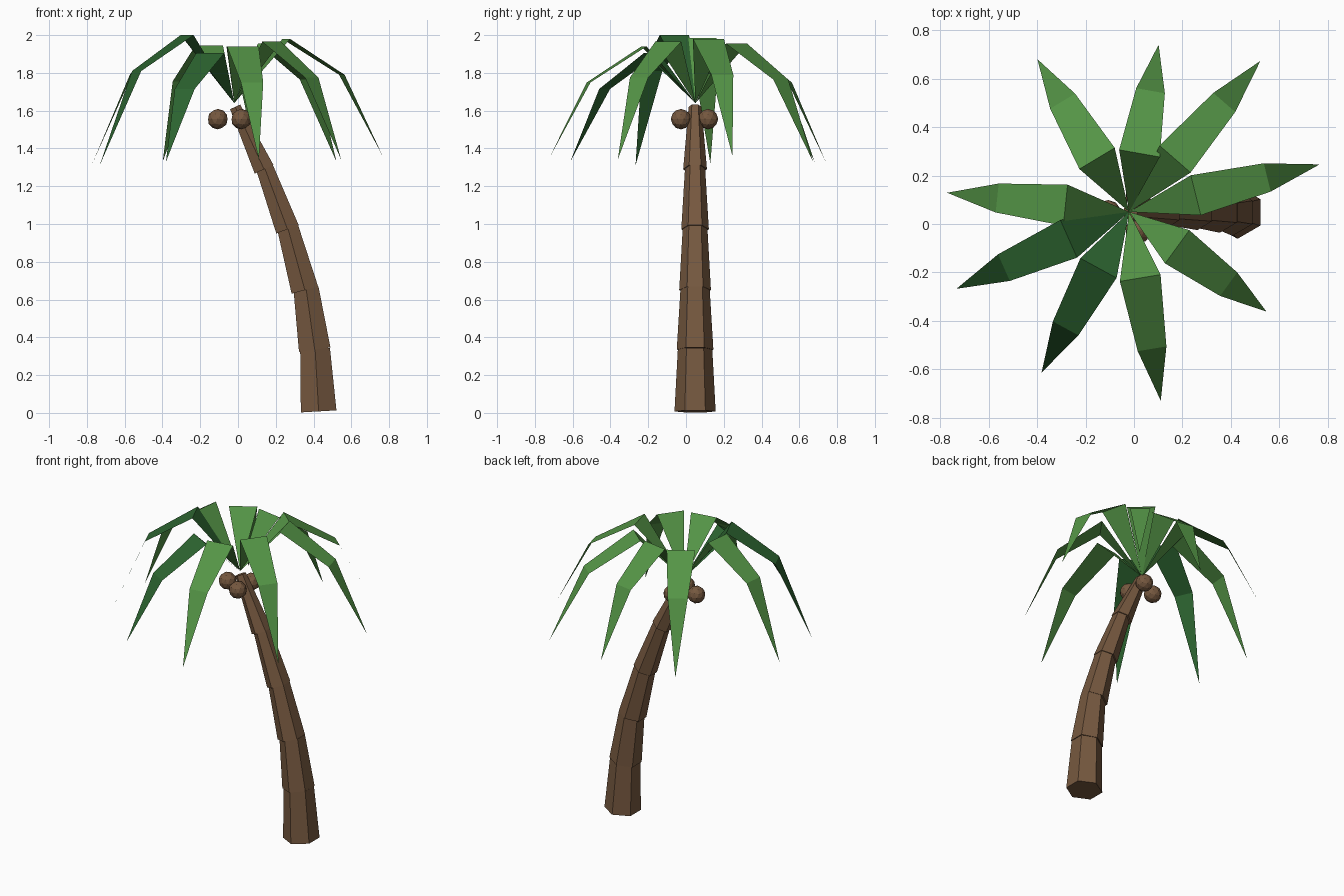
import bpy, bmesh, math
from mathutils import Vector

cube = bpy.data.objects.get("Cube")
if cube:
    bpy.data.objects.remove(cube)


def material(name, rgb):
    m = bpy.data.materials.new(name)
    m.use_nodes = True
    m.diffuse_color = (*rgb, 1)
    m.node_tree.nodes["Principled BSDF"].inputs["Base Color"].default_value = (*rgb, 1)
    return m


bark = material("bark brown", (0.18, 0.098, 0.05))
light_leaf = material("light leaf green", (0.09, 0.30, 0.062))
dark_leaf = material("dark leaf green", (0.026, 0.13, 0.03))


def add_object(name, bm, mat):
    mesh = bpy.data.meshes.new(name)
    bm.to_mesh(mesh)
    bm.free()
    mesh.materials.append(mat)
    obj = bpy.data.objects.new(name, mesh)
    bpy.context.collection.objects.link(obj)
    return obj


# Trunk: stacked six-sided tapering segments following a lean
def trunk_segment(name, start, end, r_start, r_end):
    a, b = (Vector((p[0], 0.048, p[1])) for p in (start, end))
    axis = (b - a).normalized()
    depth = Vector((0, 1, 0))
    side = depth.cross(axis)
    bm = bmesh.new()
    rings = []
    for centre, r in ((a, r_start), (b, r_end)):
        angles = [math.radians(60 * i) for i in range(6)]
        rings.append([bm.verts.new(centre + r * (depth * math.cos(t) + side * math.sin(t)))
                      for t in angles])
    low, high = rings
    for i in range(6):
        j = (i + 1) % 6
        bm.faces.new((low[i], low[j], high[j], high[i]))
    bm.faces.new(low)
    bm.faces.new(high)
    bmesh.ops.recalc_face_normals(bm, faces=bm.faces)
    add_object(name, bm, bark)


segments = [
    ((0.427, 0.008), (0.408, 0.34), 0.109, 0.091),
    ((0.406, 0.335), (0.36, 0.66), 0.097, 0.077),
    ((0.354, 0.65), (0.262, 0.985), 0.084, 0.065),
    ((0.262, 0.972), (0.14, 1.30), 0.073, 0.053),
    ((0.138, 1.29), (-0.015, 1.62), 0.063, 0.034),
]
for n, seg in enumerate(segments, 1):
    trunk_segment(f"trunk_segment_{n}", *seg)

# Coconuts: three faceted balls around the top of the trunk
for n in range(3):
    t = math.radians(60 + 120 * n)
    bm = bmesh.new()
    bmesh.ops.create_icosphere(bm, subdivisions=2, radius=0.054)
    centre = Vector((-0.024 + 0.083 * math.cos(t), 0.045 + 0.083 * math.sin(t), 1.555))
    bmesh.ops.translate(bm, verts=bm.verts, vec=centre)
    add_object(f"coconut_{n + 1}", bm, bark)


# Fronds: thin folded leaves that rise from the crown, then droop to a point
def frond(name, heading, reach, top, tip, mat):
    t = math.radians(heading)
    out = Vector((math.cos(t), math.sin(t), 0))
    across = Vector((-out.y, out.x, 0))
    root = Vector((-0.02, 0.05, 0))

    def point(distance, z, offset):
        return bm.verts.new(root + out * distance + across * offset + Vector((0, 0, z)))

    bm = bmesh.new()
    base = point(0, 1.64, 0)
    r1, l1 = (point(reach * 0.35, top, s * 0.085) for s in (-1, 1))
    r2, l2 = (point(reach * 0.725, top - 0.19, s * 0.06) for s in (-1, 1))
    end = point(reach, tip, 0)
    bm.faces.new((base, r1, l1))
    bm.faces.new((r1, r2, l2, l1))
    bm.faces.new((r2, end, l2))
    add_object(name, bm, mat)


fronds = [
    (14, 0.81, 1.98, 1.36, light_leaf),
    (49, 0.825, 1.955, 1.33, light_leaf),
    (80, 0.70, 1.94, 1.33, light_leaf),
    (121, 0.735, 1.945, 1.33, light_leaf),
    (174, 0.755, 1.985, 1.32, light_leaf),
    (204, 0.78, 2.0, 1.31, dark_leaf),
    (241.4, 0.755, 1.905, 1.33, dark_leaf),
    (279.5, 0.79, 1.94, 1.34, light_leaf),
    (324, 0.70, 1.965, 1.34, light_leaf),
]
for n, f in enumerate(fronds, 1):
    frond(f"frond_{n}", *f)
